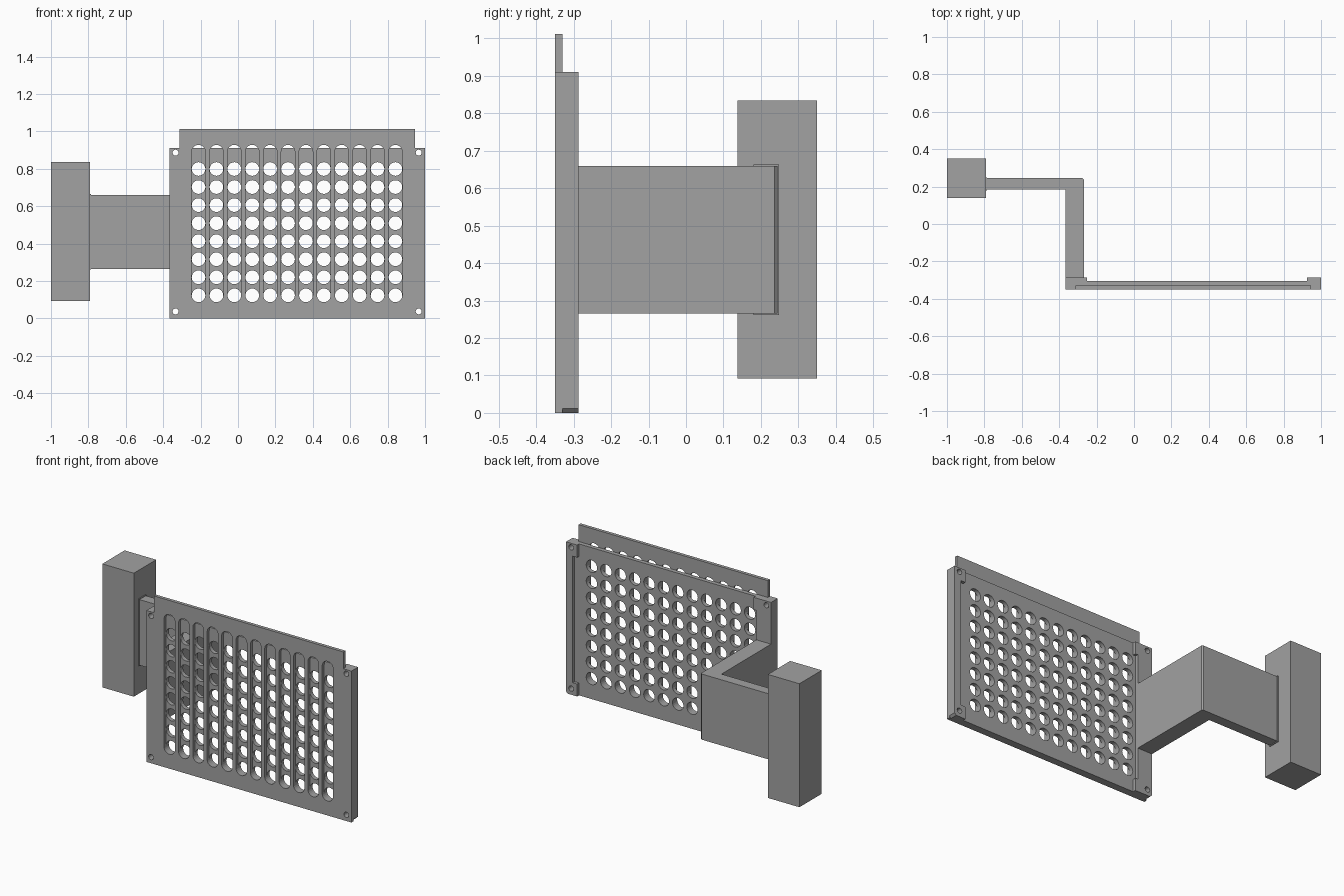
import bpy, bmesh, math
from mathutils import Vector

cube = bpy.data.objects.get("Cube")
if cube:
    bpy.data.objects.remove(cube, do_unlink=True)

grey = bpy.data.materials.new("plain grey")
grey.use_nodes = True
colour = (0.36, 0.36, 0.36, 1)
grey.diffuse_color = colour
grey.node_tree.nodes["Principled BSDF"].inputs["Base Color"].default_value = colour


def add_prism(bm, points, a, b, axis="y"):
    """Extrude a flat outline from a to b along y (xz outline) or z (xy outline)."""
    def place(p, d):
        return Vector((p[0], d, p[1])) if axis == "y" else Vector((p[0], p[1], d))
    lo = [bm.verts.new(place(p, a)) for p in points]
    hi = [bm.verts.new(place(p, b)) for p in points]
    bm.faces.new(lo)
    bm.faces.new(hi[::-1])
    for i in range(len(points)):
        j = (i + 1) % len(points)
        bm.faces.new((lo[j], lo[i], hi[i], hi[j]))


def finish(name, bm):
    bmesh.ops.recalc_face_normals(bm, faces=bm.faces[:])
    mesh = bpy.data.meshes.new(name)
    bm.to_mesh(mesh)
    bm.free()
    mesh.materials.append(grey)
    obj = bpy.data.objects.new(name, mesh)
    bpy.context.collection.objects.link(obj)
    return obj


def prism(name, points, a, b, axis="y"):
    bm = bmesh.new()
    add_prism(bm, points, a, b, axis)
    return finish(name, bm)


def rect(x0, x1, z0, z1):
    return [(x0, z0), (x1, z0), (x1, z1), (x0, z1)]


def capsule(x, z0, z1, r, n=12):
    """Outline with round ends; a circle when z0 equals z1."""
    top = [(x + r * math.cos(math.pi * i / n), z1 + r * math.sin(math.pi * i / n)) for i in range(n + 1)]
    bottom = [(x - r * math.cos(math.pi * i / n), z0 - r * math.sin(math.pi * i / n)) for i in range(n + 1)]
    return top + bottom if z1 > z0 else top[:-1] + bottom[:-1]


def cutter(name, outlines, a, b):
    bm = bmesh.new()
    for outline in outlines:
        add_prism(bm, outline, a, b)
    obj = finish(name, bm)
    obj.hide_render = True
    obj.hide_set(True)
    return obj


def cut(obj, tool):
    mod = obj.modifiers.new(tool.name, "BOOLEAN")
    mod.operation = "DIFFERENCE"
    mod.solver = "EXACT"
    mod.object = tool
    # Bake the cut into the mesh
    graph = bpy.context.evaluated_depsgraph_get()
    mesh = bpy.data.meshes.new_from_object(obj.evaluated_get(graph))
    obj.modifiers.clear()
    obj.data = mesh


LEFT, RIGHT, TOP = 1.0, -0.365, 0.911
FRONT, MIDDLE, INNER, BACK = -0.35, -0.33, -0.305, -0.287
columns = [-0.211 + 0.0957 * i for i in range(12)]
rows = [0.123 + 0.0965 * i for i in range(8)]
R = 0.0365

# Cutters: vertical slots, hole grid and corner screw holes
slots = cutter("slot_cutter", [capsule(x, rows[0], 0.891, R) for x in columns], -0.4, MIDDLE)
holes = cutter("hole_cutter", [capsule(x, z, z, R) for x in columns for z in rows], -0.36, -0.2)
screws = cutter("screw_cutter", [capsule(x, z, z, 0.016, 8)
                                 for x in (-0.334, 0.966) for z in (0.037, 0.886)], -0.4, -0.2)

# Front plate with its raised top flange
front = prism("front_plate", [(RIGHT, 0), (LEFT, 0), (LEFT, TOP), (0.946, TOP), (0.946, 1.012),
                              (-0.314, 1.012), (-0.314, TOP), (RIGHT, TOP)], FRONT, MIDDLE)
cut(front, slots)
cut(front, screws)

# Perforated back panel, with eased lower corners
e = 0.012
panel = prism("back_panel", [(RIGHT, e), (RIGHT + e, 0), (LEFT - e, 0), (LEFT, e),
                             (LEFT, TOP), (RIGHT, TOP)], MIDDLE, INNER)
cut(panel, holes)
cut(panel, screws)

# Raised side rails and wider corner pads
pad = 0.075
for side, outer, rail, inner in (("left", LEFT, 0.955, 0.926), ("right", RIGHT, -0.267, -0.25)):
    prism(side + "_rail", rect(outer, rail, pad, TOP - pad), INNER, BACK)
    s = e if inner > outer else -e
    low = prism(side + "_lower_pad", [(outer, e), (outer + s, 0), (inner, 0), (inner, pad),
                                      (outer, pad)], INNER, BACK)
    high = prism(side + "_upper_pad", rect(outer, inner, TOP - pad, TOP), INNER, BACK)
    cut(low, screws)
    cut(high, screws)

# Bent support arm, outer corner eased
prism("support_arm", [(RIGHT, BACK), (-0.267, BACK), (-0.267, 0.237), (-0.275, 0.245),
                      (-0.79, 0.245), (-0.79, 0.184), (RIGHT, 0.184)], 0.265, 0.66, "z")

# Narrow weld collar and mounting block
prism("arm_collar", rect(-0.79, -0.785, 0.18, 0.249), 0.261, 0.664, "z")
prism("mounting_block", rect(-1, -0.79, 0.138, 0.35), 0.092, 0.835, "z")
